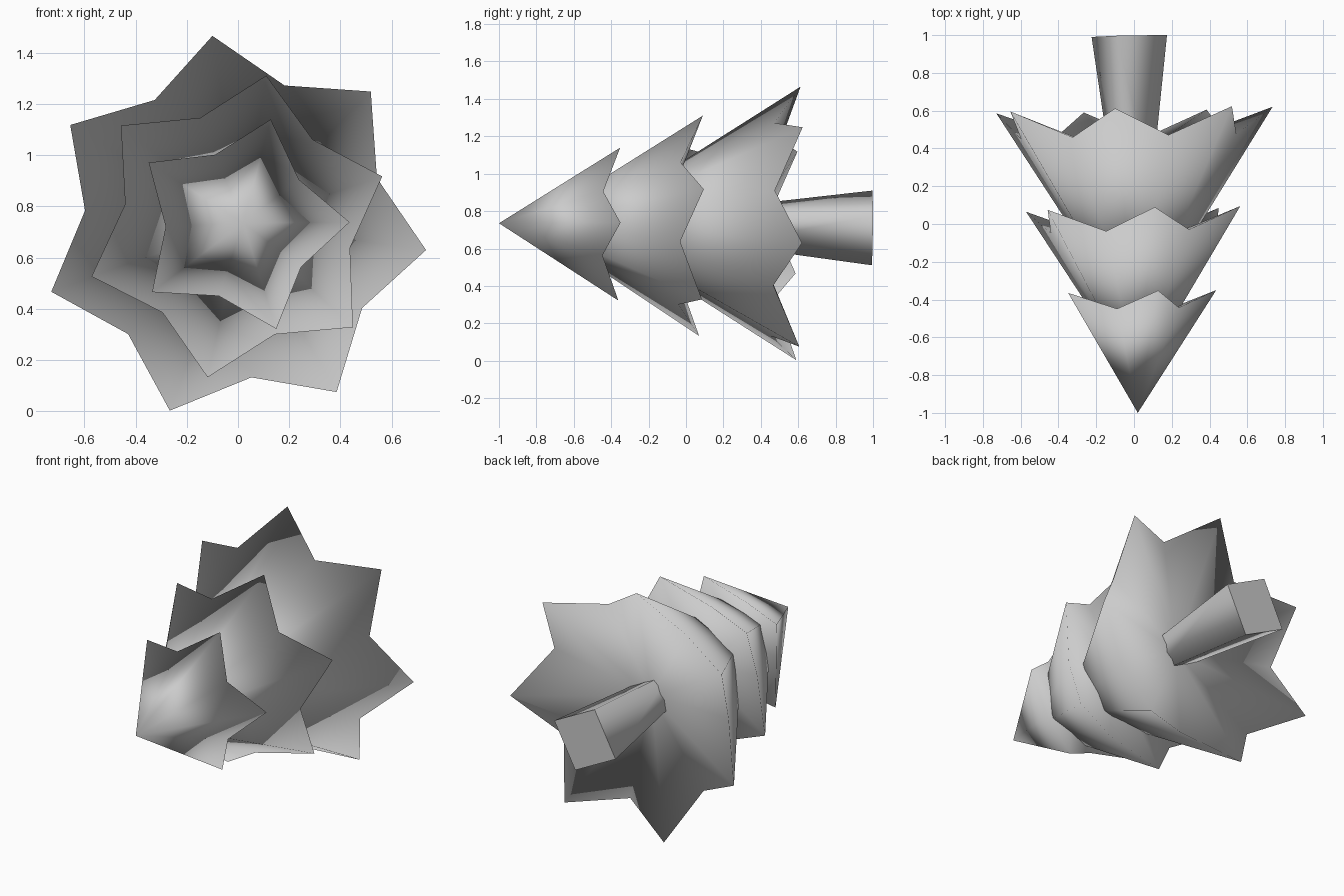
import bpy, bmesh
from math import sin, cos, radians, pi
from mathutils import Vector

cube = bpy.data.objects.get("Cube")
if cube:
    bpy.data.objects.remove(cube, do_unlink=True)

# Single grey material
grey = bpy.data.materials.new("plain grey")
grey.use_nodes = True
colour = (0.6, 0.6, 0.6, 1)
grey.diffuse_color = colour
grey.node_tree.nodes["Principled BSDF"].inputs["Base Color"].default_value = colour

# The lying tree's axis leans very slightly from the y axis
CENTRE = Vector((-0.0025, 0, 0.7225))
TILT = Vector((0, 1, 0)).rotation_difference(Vector((-0.0225, 1, -0.0125)))


def polar(radius, angle, y):
    return Vector((radius * cos(angle), y, radius * sin(angle)))


def finish(name, bm, flat_faces=()):
    bmesh.ops.recalc_face_normals(bm, faces=bm.faces[:])
    for face in bm.faces:
        face.smooth = True
    for face in flat_faces:
        face.smooth = False
        for edge in face.edges:
            edge.smooth = False
    mesh = bpy.data.meshes.new(name)
    bm.to_mesh(mesh)
    bm.free()
    mesh.materials.append(grey)
    obj = bpy.data.objects.new(name, mesh)
    obj.location = CENTRE
    obj.rotation_mode = 'QUATERNION'
    obj.rotation_quaternion = TILT
    bpy.context.collection.objects.link(obj)


def foliage_tier(name, points, start, apex, tip, valley, hollow):
    """Star-edged cone; tip and valley are (radius, y), hollow is the underside centre."""
    bm = bmesh.new()
    front = bm.verts.new((0, apex, 0))
    back = bm.verts.new((0, hollow, 0))
    rim = []
    for i in range(points * 2):
        radius, y = valley if i % 2 else tip
        rim.append(bm.verts.new(polar(radius, radians(start) + i * pi / points, y)))
    for i, a in enumerate(rim):
        b = rim[(i + 1) % len(rim)]
        bm.faces.new((front, a, b))
        bm.faces.new((back, b, a))
    finish(name, bm)


foliage_tier("top_tier", 5, 1.5, -1.0, (0.43, -0.36), (0.29, -0.45), -0.52)
foliage_tier("middle_tier", 6, 19, -0.83, (0.60, 0.08), (0.447, -0.04), -0.14)
foliage_tier("bottom_tier", 7, -6.5, -0.55, (0.755, 0.605), (0.588, 0.46), 0.34)

# Four-sided flared trunk
bm = bmesh.new()
inner, outer = [[bm.verts.new(polar(r, radians(18) + i * pi / 2, y)) for i in range(4)]
                for r, y in ((0.105, 0.2), (0.21, 0.996))]
for i in range(4):
    j = (i + 1) % 4
    bm.faces.new((inner[i], inner[j], outer[j], outer[i]))
caps = [bm.faces.new(inner), bm.faces.new(outer)]
finish("trunk", bm, caps)
